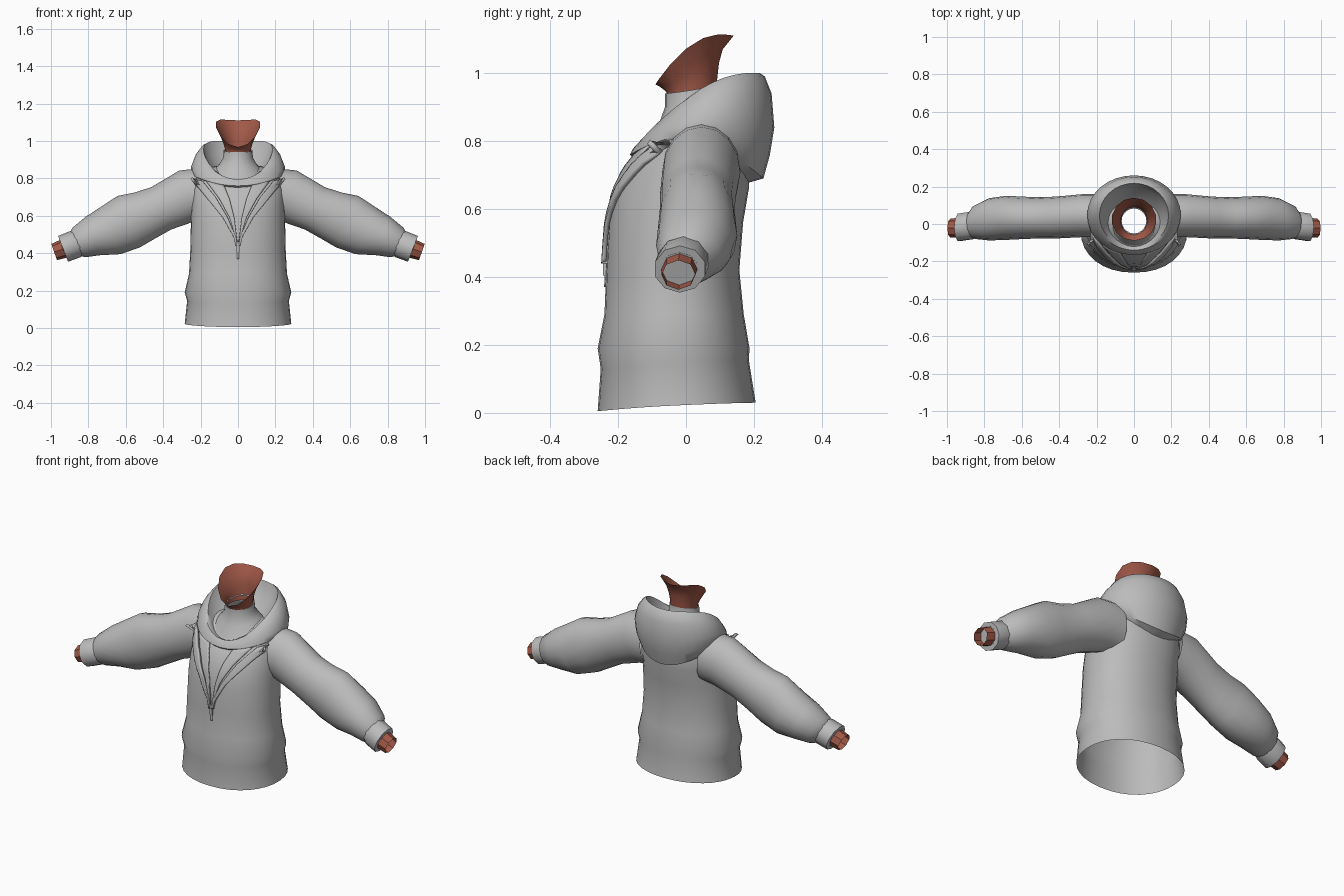
import bpy, bmesh, math
from mathutils import Vector
from mathutils.bvhtree import BVHTree

cube = bpy.data.objects.get("Cube")
if cube:
    bpy.data.objects.remove(cube, do_unlink=True)


def material(name, colour):
    m = bpy.data.materials.new(name)
    m.use_nodes = True
    m.diffuse_color = colour
    m.node_tree.nodes["Principled BSDF"].inputs["Base Color"].default_value = colour
    return m


GREY = material("grey fabric", (0.5, 0.5, 0.5, 1))
SKIN = material("warm skin", (0.36, 0.1, 0.065, 1))


def finish(name, verts, faces, mat, angle=40, mirror=False, thickness=0, fix=True):
    me = bpy.data.meshes.new(name)
    me.from_pydata(verts, [], faces)
    if fix:
        bm = bmesh.new()
        bm.from_mesh(me)
        bmesh.ops.recalc_face_normals(bm, faces=bm.faces)
        bm.to_mesh(me)
        bm.free()
    me.materials.append(mat)
    ob = bpy.data.objects.new(name, me)
    bpy.context.collection.objects.link(ob)
    bpy.ops.object.select_all(action="DESELECT")
    ob.select_set(True)
    bpy.context.view_layer.objects.active = ob
    bpy.ops.object.shade_smooth_by_angle(angle=math.radians(angle))
    if thickness:
        mod = ob.modifiers.new("Thickness", "SOLIDIFY")
        mod.thickness = thickness
        mod.offset = 0
    if mirror:
        ob.modifiers.new("Mirror", "MIRROR").use_clip = False
    return ob


def loft(name, rings, mat, **kw):
    n = len(rings[0])
    faces = [(r * n + i, r * n + (i + 1) % n, (r + 1) * n + (i + 1) % n, (r + 1) * n + i)
             for r in range(len(rings) - 1) for i in range(n)]
    return finish(name, [p for ring in rings for p in ring], faces, mat, **kw)


def level_ring(rx, yf, yb, zf, zs, zb, n=32, power=1.0):
    """Oval about the body; height runs from front through side to back."""
    pts = []
    for i in range(n):
        a = math.tau * i / n
        c, s = math.cos(a), math.sin(a)
        z = zs + (zf - zb) / 2 * c + ((zf + zb) / 2 - zs) * c * c
        cx = math.copysign(abs(c) ** power, c)
        sx = math.copysign(abs(s) ** power, s)
        pts.append(Vector((rx * sx, (yf + yb) / 2 + (yf - yb) / 2 * cx, z)))
    return pts


def tube_rings(path, n):
    """Rings across a path of (x, y, z, radius, depth radius)."""
    rings = []
    for k, (x, y, z, r, ry) in enumerate(path):
        a, b = path[max(k - 1, 0)], path[min(k + 1, len(path) - 1)]
        t = Vector((b[0] - a[0], 0, b[2] - a[2])).normalized()
        up = Vector((-t.z, 0, t.x))
        rings.append([Vector((x, y, z)) + up * r * math.cos(math.tau * i / n)
                      + Vector((0, ry * math.sin(math.tau * i / n), 0)) for i in range(n)])
    return rings


# Body with a gathered hem band
body_rings = [level_ring(*v, power=0.93) for v in (
    (0.285, -0.26, 0.205, 0.005, 0.022, 0.03),
    (0.272, -0.251, 0.185, 0.13, 0.145, 0.155),
    (0.285, -0.26, 0.187, 0.19, 0.19, 0.19),
    (0.262, -0.24, 0.17, 0.29, 0.29, 0.29),
    (0.255, -0.235, 0.157, 0.42, 0.42, 0.42),
    (0.252, -0.228, 0.168, 0.56, 0.56, 0.56),
    (0.25, -0.213, 0.185, 0.65, 0.65, 0.66),
    (0.248, -0.18, 0.185, 0.72, 0.74, 0.74),
    (0.225, -0.135, 0.155, 0.78, 0.84, 0.82),
    (0.11, -0.08, 0.1, 0.81, 0.86, 0.87))]
body = loft("hoodie_body", body_rings, GREY)

# Hood lying open around the neck, from inside to outside
loft("hood", [level_ring(*v) for v in (
    (0.12, -0.1, 0.12, 0.78, 0.83, 0.85),
    (0.165, -0.115, 0.195, 0.785, 0.9, 0.92),
    (0.185, -0.128, 0.218, 0.79, 0.955, 1.0),
    (0.2, -0.14, 0.232, 0.795, 0.95, 0.99),
    (0.23, -0.15, 0.252, 0.785, 0.915, 0.94),
    (0.25, -0.158, 0.26, 0.775, 0.865, 0.84),
    (0.25, -0.165, 0.247, 0.76, 0.82, 0.76),
    (0.23, -0.155, 0.228, 0.75, 0.79, 0.69),
    (0.18, -0.12, 0.175, 0.75, 0.77, 0.675))], GREY, angle=50)

# Inner collar around the neck
loft("inner_collar", [level_ring(*v, n=20) for v in (
    (0.145, -0.125, 0.14, 0.775, 0.83, 0.85),
    (0.1, -0.08, 0.115, 0.85, 0.875, 0.89),
    (0.08, -0.062, 0.095, 0.9, 0.91, 0.92),
    (0.077, -0.062, 0.093, 0.94, 0.95, 0.965),
    (0.066, -0.05, 0.083, 0.935, 0.945, 0.96))], GREY)

# Neck with a sloping open top
loft("neck", [level_ring(*v, n=14) for v in (
    (0.07, -0.055, 0.088, 0.91, 0.92, 0.93),
    (0.072, -0.058, 0.092, 0.945, 0.965, 0.985),
    (0.08, -0.07, 0.097, 0.955, 0.995, 1.03),
    (0.095, -0.08, 0.108, 0.962, 1.035, 1.07),
    (0.12, -0.09, 0.14, 0.967, 1.09, 1.11))], SKIN, angle=60)

# Sleeves, cuffs and wrists
loft("sleeves", tube_rings((
    (0.18, 0.045, 0.715, 0.14, 0.115),
    (0.27, 0.045, 0.707, 0.142, 0.115),
    (0.41, 0.035, 0.64, 0.125, 0.112),
    (0.5, 0.033, 0.6, 0.135, 0.11),
    (0.585, 0.033, 0.568, 0.15, 0.113),
    (0.68, 0.033, 0.522, 0.137, 0.118),
    (0.775, 0.025, 0.492, 0.11, 0.113),
    (0.85, 0.01, 0.457, 0.086, 0.09),
    (0.875, 0.0, 0.447, 0.066, 0.066)), 16), GREY, mirror=True, angle=50)
loft("cuffs", tube_rings((
    (0.85, -0.005, 0.456, 0.066, 0.07),
    (0.868, -0.008, 0.449, 0.075, 0.077),
    (0.935, -0.018, 0.423, 0.074, 0.077),
    (0.936, -0.02, 0.4225, 0.054, 0.056),
    (0.9, -0.016, 0.437, 0.05, 0.052)), 10), GREY, mirror=True)
loft("wrists", tube_rings((
    (0.9, -0.016, 0.437, 0.05, 0.052),
    (0.94, -0.02, 0.421, 0.05, 0.053),
    (0.983, -0.022, 0.406, 0.046, 0.05)), 8), SKIN, mirror=True)

# Front flaps, laid over the chest
tree = BVHTree.FromPolygons([v.co for v in body.data.vertices],
                            [p.vertices for p in body.data.polygons])


def along(line, t):
    f = t * (len(line) - 1)
    k = min(int(f), len(line) - 2)
    return Vector(line[k]).lerp(Vector(line[k + 1]), f - k)


def chest_panel(name, outer, inner, lift, rows=12, cols=5, **kw):
    verts = []
    for r in range(rows + 1):
        a, b = along(outer, r / rows), along(inner, r / rows)
        for c in range(cols + 1):
            p = a.lerp(b, c / cols)
            hit = tree.ray_cast(Vector((p.x, -1, p.y)), Vector((0, 1, 0)))[0]
            verts.append((p.x, (hit.y if hit else -0.1) - lift, p.y))
    w = cols + 1
    faces = [(r * w + c, r * w + c + 1, (r + 1) * w + c + 1, (r + 1) * w + c)
             for r in range(rows) for c in range(cols)]
    return finish(name, verts, faces, GREY, **kw)


chest_panel("front_flaps", ((0.25, 0.8), (0.17, 0.7), (0.08, 0.59), (0.025, 0.49), (0.012, 0.44)),
            ((0.19, 0.785), (0.12, 0.7), (0.055, 0.59), (0.012, 0.49), (0.004, 0.44)),
            0.009, mirror=True, thickness=0.014)
chest_panel("inner_placket", ((0.17, 0.785), (0.1, 0.69), (0.045, 0.59), (0.007, 0.46)),
            ((0.075, 0.765), (0.045, 0.69), (0.02, 0.59), (0.003, 0.46)),
            0.006, mirror=True, thickness=0.008)
chest_panel("zip_line", ((-0.005, 0.47), (-0.005, 0.37)), ((0.005, 0.47), (0.005, 0.37)),
            0.002, cols=2, thickness=0.004)


# Zip slider and pull tab
def box(name, centre, size):
    bpy.ops.mesh.primitive_cube_add(size=1, location=centre)
    ob = bpy.context.object
    ob.name = name
    ob.scale = size
    ob.data.materials.append(GREY)
    mod = ob.modifiers.new("Bevel", "BEVEL")
    mod.width = 0.003


box("zip_slider", (0, -0.236, 0.45), (0.026, 0.02, 0.022))
box("zip_pull", (0, -0.241, 0.422), (0.016, 0.008, 0.036))
